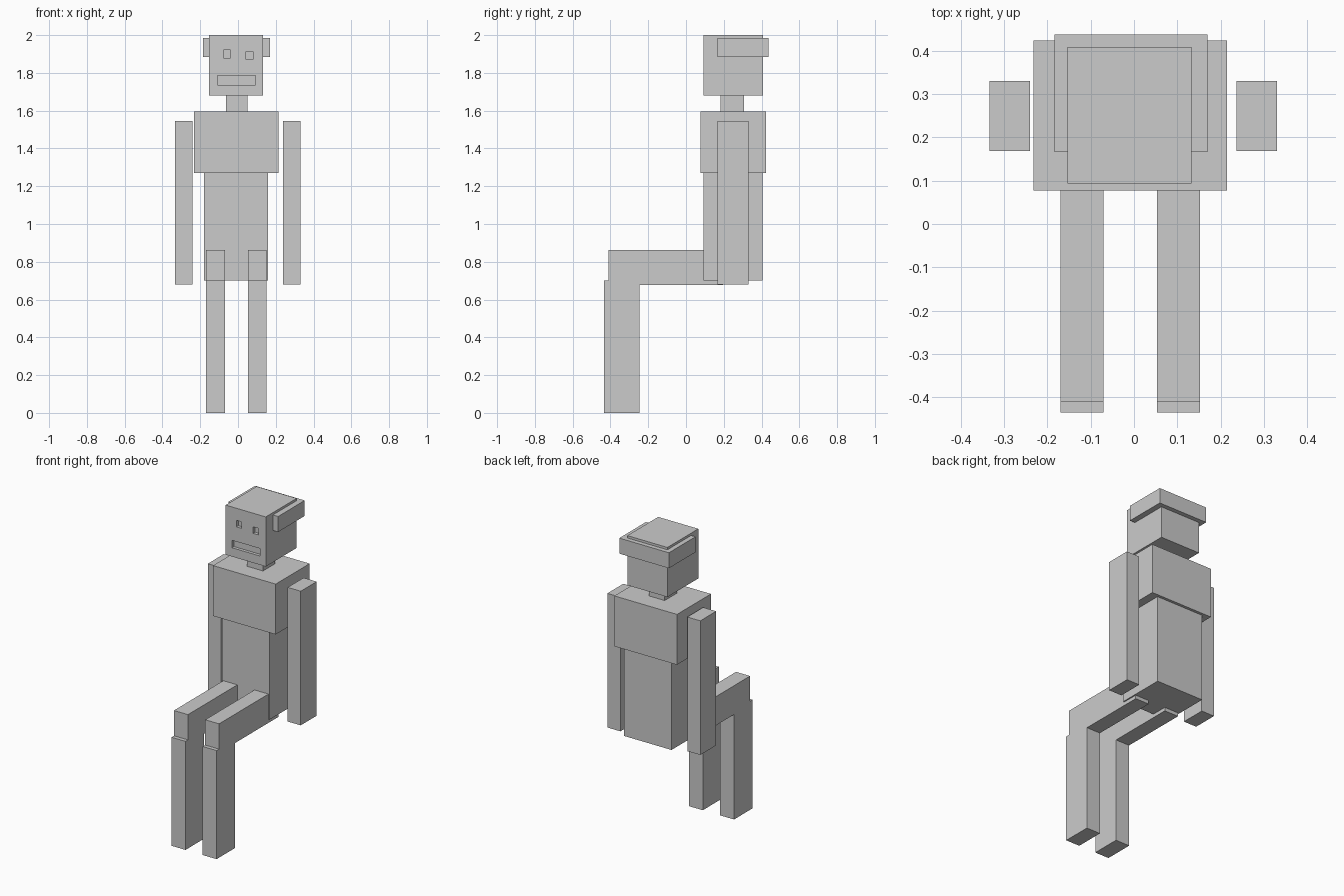
import bpy
from mathutils import Vector

if "Cube" in bpy.data.objects:
    bpy.data.objects.remove(bpy.data.objects["Cube"])


def box(name, x, y, z):
    """Box from its (min, max) range on each axis."""
    lo, hi = Vector((x[0], y[0], z[0])), Vector((x[1], y[1], z[1]))
    bpy.ops.mesh.primitive_cube_add(size=1, location=(lo + hi) / 2)
    ob = bpy.context.object
    ob.name = name
    for v in ob.data.vertices:
        v.co *= hi - lo
    return ob


def carve(target, name, x, z, front, depth):
    """Cut a shallow recess into the front face of the target."""
    cutter = box(name + "_cutter", x, (front - 0.05, front + depth), z)
    cutter.hide_render = True
    cutter.hide_viewport = False
    cutter.display_type = 'WIRE'
    mod = target.modifiers.new(name, 'BOOLEAN')
    mod.operation = 'DIFFERENCE'
    mod.solver = 'EXACT'
    mod.object = cutter
    bpy.context.view_layer.objects.active = target
    bpy.ops.object.modifier_apply(modifier=name)
    bpy.data.objects.remove(cutter, do_unlink=True)


# Head with recessed eyes and mouth
FACE = 0.093
head = box("head", (-0.153, 0.133), (FACE, 0.408), (1.68, 2.0))
carve(head, "left_eye", (-0.077, -0.04), (1.88, 1.922), FACE, 0.02)
carve(head, "right_eye", (0.043, 0.08), (1.87, 1.912), FACE, 0.02)
carve(head, "mouth", (-0.108, 0.092), (1.737, 1.785), FACE, 0.02)

# Band around the back and sides of the head
box("hair_band", (-0.184, 0.17), (0.166, 0.437), (1.885, 1.985))

# Neck and body
box("neck", (-0.063, 0.05), (0.183, 0.307), (1.595, 1.68))
box("chest", (-0.232, 0.215), (0.077, 0.423), (1.27, 1.595))
box("torso", (-0.18, 0.16), (0.093, 0.405), (0.70, 1.27))

# Arms hanging at the sides
for side, x in (("left", (-0.333, -0.24)), ("right", (0.237, 0.33))):
    box(side + "_arm", x, (0.168, 0.33), (0.68, 1.545))

# Seated legs: level thigh and upright shin
for side, x in (("left", (-0.17, -0.07)), ("right", (0.053, 0.152))):
    box(side + "_thigh", x, (-0.41, 0.197), (0.677, 0.863))
    box(side + "_shin", x, (-0.435, -0.247), (0.0, 0.70))
